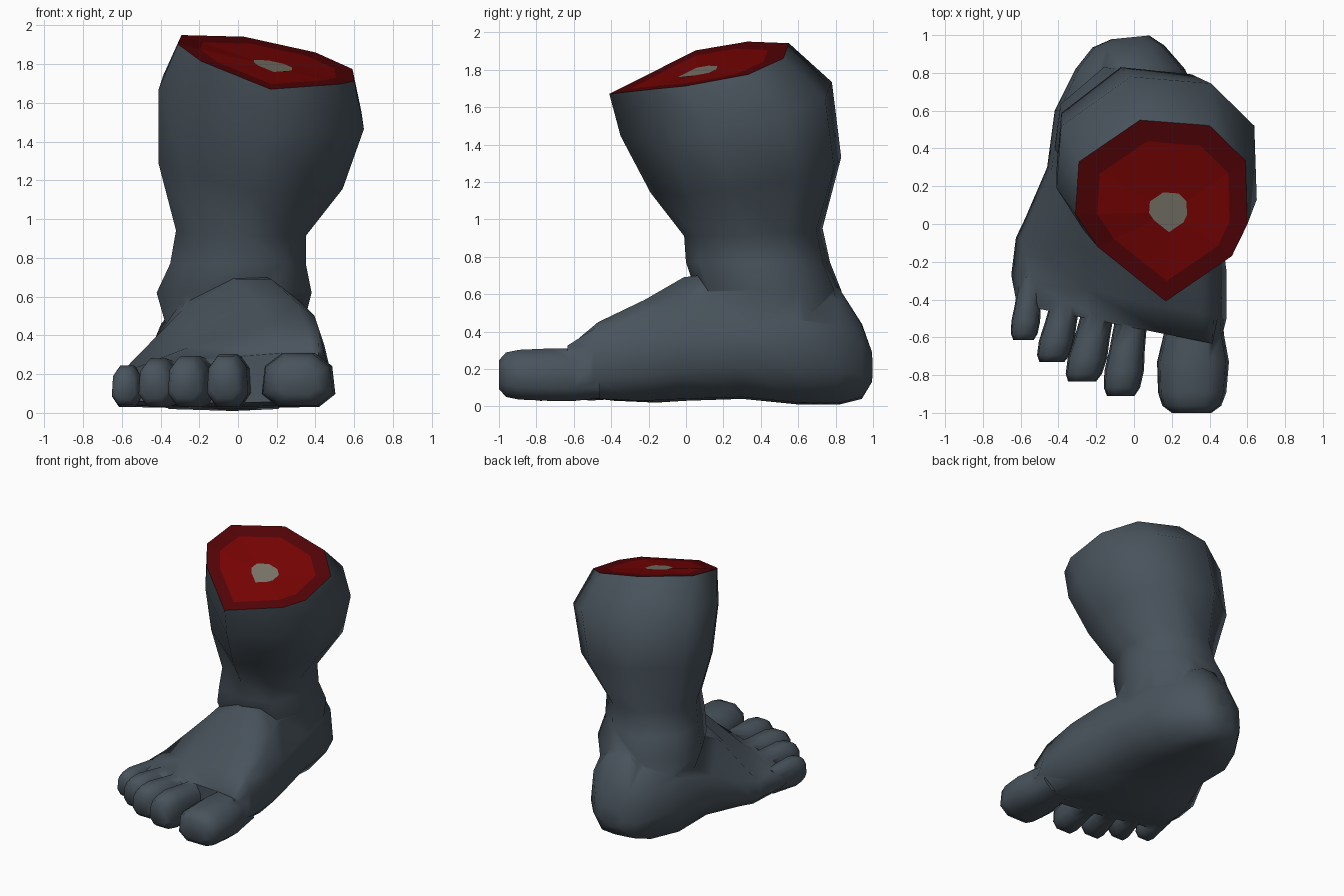
import bpy, bmesh, math
from mathutils import Vector

if "Cube" in bpy.data.objects:
    bpy.data.objects.remove(bpy.data.objects["Cube"])


def material(name, rgb):
    m = bpy.data.materials.new(name)
    m.diffuse_color = (*rgb, 1)
    m.use_nodes = True
    m.node_tree.nodes["Principled BSDF"].inputs["Base Color"].default_value = m.diffuse_color
    return m


MATS = [material("slate skin", (0.066, 0.087, 0.107)),
        material("dark red rim", (0.088, 0.001, 0.002)),
        material("red flesh", (0.19, 0.001, 0.001)),
        material("bone grey", (0.2, 0.183, 0.148))]


def loft(name, rings, ring_mats=None):
    """Skin a list of equal-length rings, closing both ends."""
    bm = bmesh.new()
    vs = [[bm.verts.new(p) for p in ring] for ring in rings]
    n = len(rings[0])
    ring_mats = ring_mats or [0] * len(rings)
    for a, b, mi in zip(vs, vs[1:], ring_mats):
        for i in range(n):
            j = (i + 1) % n
            bm.faces.new((a[i], a[j], b[j], b[i])).material_index = mi
    bm.faces.new(vs[0][::-1])
    bm.faces.new(vs[-1]).material_index = ring_mats[-1]
    bmesh.ops.recalc_face_normals(bm, faces=bm.faces)
    me = bpy.data.meshes.new(name)
    bm.to_mesh(me)
    bm.free()
    ob = bpy.data.objects.new(name, me)
    bpy.context.collection.objects.link(ob)
    for m in MATS:
        me.materials.append(m)
    return ob


# Lower leg: nine-sided outline, round at the ankle and pointed at the shin
POINTED = [(-.96, .54), (-.25, 1), (.56, .94), (.98, .55), (1, -.15),
           (.82, -.5), (.05, -1), (-.74, -.4), (-1, -.04)]
ROUND = [(-.92, .5), (-.35, 1), (.4, .9), (.93, .45), (1, -.15),
         (.72, -.82), (.05, -1), (-.62, -.82), (-1, -.1)]


def leg_ring(x0, x1, y0, y1, z, tilt):
    cx, cy, rx, ry = (x0 + x1) / 2, (y0 + y1) / 2, (x1 - x0) / 2, (y1 - y0) / 2
    ring = []
    for a, b in zip(ROUND, POINTED):
        u, v = Vector(a).lerp(Vector(b), tilt)
        ring.append(Vector((cx + u * rx, cy + v * ry,
                            z + tilt * (-.2 * u * rx + .254 * v * ry))))
    return ring


leg = [leg_ring(*r) for r in (
    (-.34, .31, .14, .85, .34, 0),
    (-.42, .38, .05, .83, .62, 0),
    (-.35, .35, .00, .77, .77, 0),
    (-.32, .35, -.01, .73, .93, .2),
    (-.41, .54, -.19, .83, 1.23, .65),
    (-.41, .65, -.35, .78, 1.58, .9),
    (-.31, .60, -.41, .55, 1.797, 1))]
# Slight lift along the sides of the cut
for i, dz in ((4, .025), (5, .035), (8, .02)):
    leg[6][i].z += dz
# Cut end: dark rim, flesh and bone as inset rings
mid = Vector((.19, .06, 0))
mid.z = 1.808 - .2 * mid.x + .254 * mid.y
leg += [[mid.lerp(p, k) for p in leg[6]] for k in (.77, .22)]
parts = [loft("lower_leg", leg, [0] * 6 + [1, 2, 3])]


# Foot: cross-sections from the toe line back to the heel
def foot_ring(y, skew, xl, xr, z0, zl, zr, xt, zt, bulge):
    w = xr - xl
    ta, tb = xt - .09 * w, xt + .09 * w
    arch = .12 if y < -.1 else .2
    pts = [(xl + .08 * w, z0), (xl, z0 + .45 * (zl - z0)), (xl + .03 * w, zl),
           ((xl + ta) / 2, (zl + zt) / 2 + bulge), (ta, zt), (tb, zt),
           ((xr + tb) / 2, (zr + zt) / 2 + .04), (xr - .04 * w, zr),
           (xr, z0 + .42 * (zr - z0)), (xr - arch * w, z0), ((xl + xr) / 2, z0 - .01)]
    return [(x, y + skew * (.3 - x), z) for x, z in pts]


foot = loft("foot", [foot_ring(*r) for r in (
    (-.61, .20, -.62, .455, .06, .18, .25, .28, .32, .015),
    (-.46, .20, -.65, .49, .04, .20, .31, .25, .45, .015),
    (-.22, .16, -.625, .49, .03, .22, .35, .20, .57, .03),
    (-.02, .06, -.575, .46, .04, .25, .39, .08, .69, .055),
    (.30, 0, -.46, .40, .05, .37, .43, .00, .73, .05),
    (.60, 0, -.42, .365, .02, .46, .46, .00, .74, .04),
    (.82, 0, -.31, .27, .02, .43, .43, -.02, .63, .04),
    (.95, -.03, -.22, .16, .05, .33, .33, -.03, .44, .015),
    (1.02, -.1, -.12, .08, .13, .23, .23, -.01, .27, .01))])


# Toes: rounded-square sections swept from base to a blunt tip
def toe(name, base, tip, w, z0, z1, profile):
    def square(c):
        return math.copysign(abs(c / .924) ** .75, c)
    rings = []
    for t, sw, sz in profile:
        cx, cy = (a + (b - a) * t for a, b in zip(base, tip))
        cz = z0 + (z1 - z0) * .48
        ring = []
        for i in range(8):
            a = math.radians(22.5 + 45 * i)
            taper = 1 - .12 * math.sin(a)
            ring.append((cx + w * sw * taper * square(math.cos(a)), cy,
                         cz + (z1 - z0) / 2 * sz * square(math.sin(a))))
        rings.append(ring)
    return loft(name, rings)


SMALL = ((0, .8, .85), (.45, .9, .95), (.7, 1, 1), (.9, .92, .9), (1, .7, .66))
BIG = ((0, .75, .9), (.25, .85, 1), (.5, 1, 1), (.8, .95, .95), (.93, .82, .85), (1, .55, .55))
for name, base, tip, w, z1, prof in (
        ("big_toe", (.32, -.46), (.305, -1.0), .182, .315, BIG),
        ("second_toe", (-.01, -.47), (-.07, -.91), .10, .31, SMALL),
        ("third_toe", (-.18, -.42), (-.275, -.835), .10, .30, SMALL),
        ("fourth_toe", (-.35, -.36), (-.435, -.73), .09, .285, SMALL),
        ("little_toe", (-.545, -.28), (-.585, -.615), .073, .25, SMALL)):
    parts.append(toe(name, base, tip, w, .035, z1, prof))

# Join everything into one continuous skin
bpy.ops.object.select_all(action='DESELECT')
foot.select_set(True)
bpy.context.view_layer.objects.active = foot
for p in parts:
    mod = foot.modifiers.new("join", 'BOOLEAN')
    mod.operation, mod.solver, mod.object = 'UNION', 'EXACT', p
    bpy.ops.object.modifier_apply(modifier=mod.name)
    bpy.data.objects.remove(p)
foot.name = "severed_foot"

# Smooth skin, flat cut end
bpy.ops.object.shade_smooth_by_angle(angle=math.radians(75))
for f in foot.data.polygons:
    if f.material_index > 0:
        f.use_smooth = False
